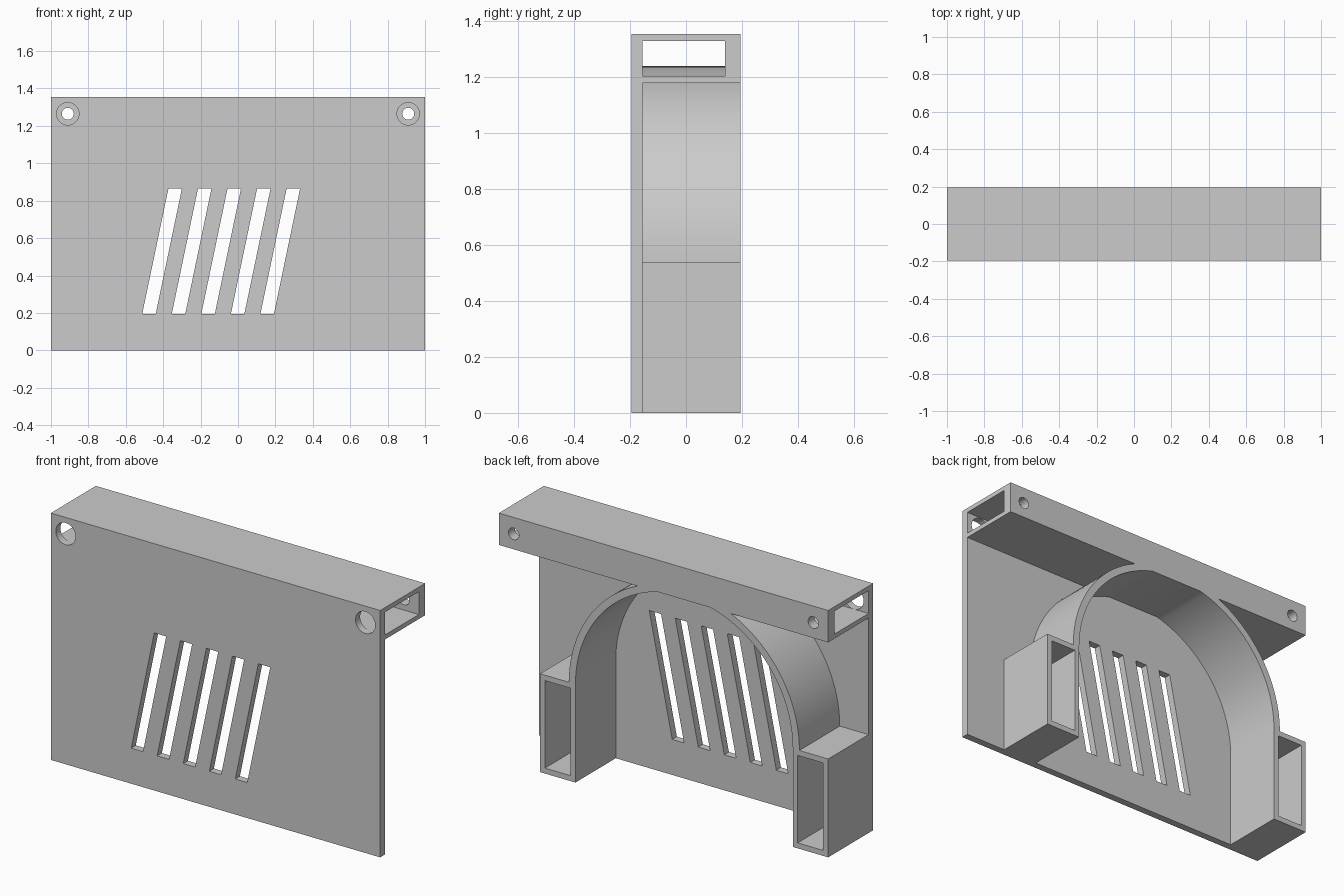
import bpy
import bmesh
from math import cos, sin, pi, radians

if "Cube" in bpy.data.objects:
    bpy.data.objects.remove(bpy.data.objects["Cube"], do_unlink=True)

# Main dimensions
TOP = 1.355
FRONT, PLATE_BACK, BACK = -0.195, -0.155, 0.195
BEAM_BOTTOM = 1.18
ARCH_X, ARCH_Z = -0.125, 0.54
ARCH_IN, ARCH_OUT = 0.66, 0.70
LEG_OUT, LEG_WALL = 0.875, 0.03

grey = bpy.data.materials.new("plain grey")
grey.use_nodes = True
colour = (0.6, 0.6, 0.6, 1.0)
grey.diffuse_color = colour
grey.node_tree.nodes["Principled BSDF"].inputs["Base Color"].default_value = colour


def prism(name, outline, y0, y1):
    """Extrude an (x, z) outline from y0 to y1."""
    bm = bmesh.new()
    face = bm.faces.new([bm.verts.new((x, y0, z)) for x, z in outline])
    new = bmesh.ops.extrude_face_region(bm, geom=[face])["geom"]
    verts = [v for v in new if isinstance(v, bmesh.types.BMVert)]
    bmesh.ops.translate(bm, verts=verts, vec=(0, y1 - y0, 0))
    bmesh.ops.recalc_face_normals(bm, faces=bm.faces)
    mesh = bpy.data.meshes.new(name)
    bm.to_mesh(mesh)
    bm.free()
    mesh.materials.append(grey)
    obj = bpy.data.objects.new(name, mesh)
    bpy.context.collection.objects.link(obj)
    return obj


def block(name, x0, x1, y0, y1, z0, z1):
    return prism(name, [(x0, z0), (x1, z0), (x1, z1), (x0, z1)], y0, y1)


def arc(cx, cz, r, start, end, steps):
    angles = [start + (end - start) * i / steps for i in range(steps + 1)]
    return [(cx + r * cos(a), cz + r * sin(a)) for a in angles]


def combine(target, other, operation):
    """Apply a boolean and remove the second object."""
    mod = target.modifiers.new("combine", 'BOOLEAN')
    mod.operation = operation
    mod.solver = 'EXACT'
    mod.object = other
    bpy.context.view_layer.objects.active = target
    bpy.ops.object.modifier_apply(modifier=mod.name)
    bpy.data.objects.remove(other, do_unlink=True)


# Front plate with the hollow beam along its top
body = block("vented_wall_bracket", -1, 1, FRONT, PLATE_BACK, 0, TOP)
beam = block("top_beam", -1, 1, FRONT, BACK, BEAM_BOTTOM, TOP)
combine(body, beam, 'UNION')
channel = block("beam_channel", -1.1, 1.1, PLATE_BACK, 0.14, 1.205, 1.33)
combine(body, channel, 'DIFFERENCE')

# Half-round arch behind the plate, running into the beam
outline = (arc(ARCH_X, ARCH_Z, ARCH_OUT, 0, pi, 64)
           + arc(ARCH_X, ARCH_Z, ARCH_IN, pi, 0, 64))
combine(body, prism("arch", outline, PLATE_BACK - 0.02, BACK), 'UNION')

# Hollow legs under both ends of the arch, open at the back
for side in (-1, 1):
    x0, x1 = sorted((ARCH_X + side * ARCH_IN, ARCH_X + side * LEG_OUT))
    leg = block("leg", x0, x1, PLATE_BACK - 0.02, BACK, 0, ARCH_Z)
    combine(body, leg, 'UNION')
    hollow = block("leg_hollow", x0 + LEG_WALL, x1 - LEG_WALL,
                   PLATE_BACK, BACK + 0.1, LEG_WALL, ARCH_Z - LEG_WALL)
    combine(body, hollow, 'DIFFERENCE')

# Five slanted vent slots
for i in range(5):
    x = -0.512 + i * 0.158
    slot = [(x, 0.195), (x + 0.072, 0.195), (x + 0.212, 0.865), (x + 0.14, 0.865)]
    combine(body, prism("slot", slot, FRONT - 0.1, PLATE_BACK + 0.05), 'DIFFERENCE')

# Screw holes: wide through the front, narrow through the back of the beam
for x in (-0.91, 0.91):
    for r, y0, y1 in ((0.06, FRONT - 0.1, 0), (0.032, 0, BACK + 0.1)):
        circle = arc(x, 1.265, r, 0, 2 * pi, 40)[:-1]
        combine(body, prism("hole", circle, y0, y1), 'DIFFERENCE')

# Smooth the curved walls, keep the corners sharp
bpy.ops.object.select_all(action='DESELECT')
body.select_set(True)
bpy.context.view_layer.objects.active = body
bpy.ops.object.shade_smooth_by_angle(angle=radians(30))
